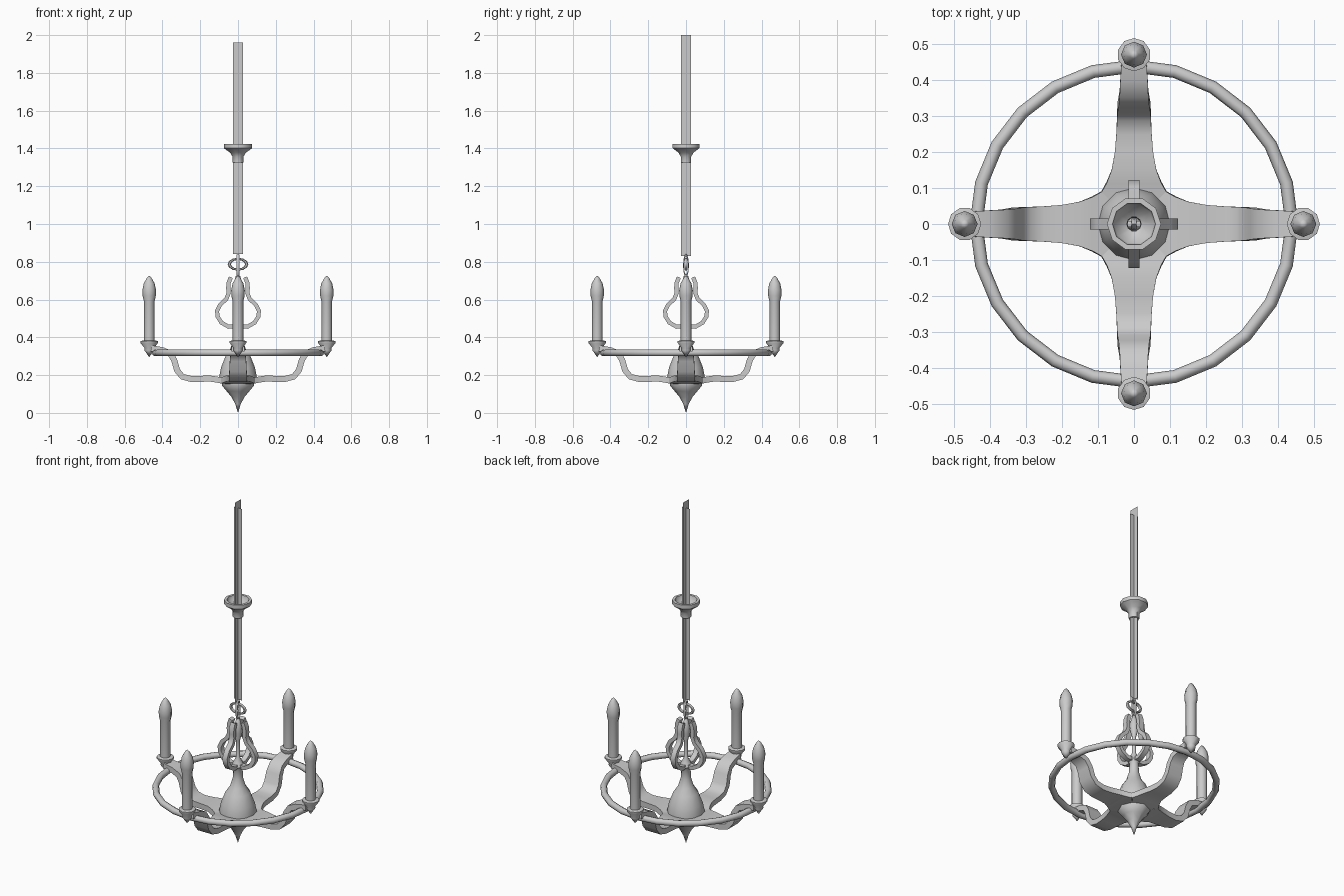
import bpy, bmesh, math
from mathutils import Vector, Matrix

cube = bpy.data.objects.get("Cube")
if cube:
    bpy.data.objects.remove(cube, do_unlink=True)

grey = bpy.data.materials.new("grey_metal")
grey.use_nodes = True
COLOUR = (0.6, 0.6, 0.6, 1)
grey.diffuse_color = COLOUR
grey.node_tree.nodes["Principled BSDF"].inputs["Base Color"].default_value = COLOUR


def finish(name, bm, angle=50):
    bmesh.ops.remove_doubles(bm, verts=bm.verts, dist=0.0005)
    bmesh.ops.recalc_face_normals(bm, faces=bm.faces)
    mesh = bpy.data.meshes.new(name)
    bm.to_mesh(mesh)
    bm.free()
    mesh.materials.append(grey)
    obj = bpy.data.objects.new(name, mesh)
    bpy.context.collection.objects.link(obj)
    bpy.ops.object.select_all(action='DESELECT')
    obj.select_set(True)
    bpy.context.view_layer.objects.active = obj
    bpy.ops.object.shade_smooth_by_angle(angle=math.radians(angle))
    return obj


def skin(bm, rings, closed=False):
    """Join successive vertex rings with quads."""
    pairs = list(zip(rings, rings[1:]))
    if closed:
        pairs.append((rings[-1], rings[0]))
    for a, b in pairs:
        for i in range(len(a)):
            j = (i + 1) % len(a)
            bm.faces.new((a[i], a[j], b[j], b[i]))


def lathe(name, profile, sides=8, offset=0.0):
    """Revolve (radius, height) points about z, standing at x = offset."""
    bm = bmesh.new()
    rings = []
    for r, z in profile:
        r = max(r, 0.0001)
        rings.append([bm.verts.new((offset + r * math.cos(k * math.tau / sides),
                                    r * math.sin(k * math.tau / sides), z))
                      for k in range(sides)])
    skin(bm, rings)
    return finish(name, bm)


def strap(name, points, half_thick):
    """Flat bar along (radius, height, half width) points in the xz plane."""
    bm = bmesh.new()
    rings = []
    for i, (r, z, w) in enumerate(points):
        a = points[max(i - 1, 0)]
        b = points[min(i + 1, len(points) - 1)]
        t = Vector((b[0] - a[0], 0, b[1] - a[1])).normalized()
        n = Vector((-t.z, 0, t.x)) * half_thick
        c = Vector((r, 0, z))
        side = Vector((0, w, 0))
        rings.append([bm.verts.new(p) for p in
                      (c + n + side, c + n - side, c - n - side, c - n + side)])
    skin(bm, rings)
    bm.faces.new(rings[0])
    bm.faces.new(rings[-1])
    return finish(name, bm, 40)


def torus(name, major, minor, segments, sides, matrix):
    bm = bmesh.new()
    rings = []
    for i in range(segments):
        a = i * math.tau / segments
        ring = []
        for k in range(sides):
            b = k * math.tau / sides
            r = major + minor * math.cos(b)
            ring.append(bm.verts.new(matrix @ Vector(
                (r * math.cos(a), r * math.sin(a), minor * math.sin(b)))))
        rings.append(ring)
    skin(bm, rings, closed=True)
    return finish(name, bm, 60)


def four_around(obj):
    """Repeat a part at quarter turns."""
    base = obj.name
    for k in range(1, 4):
        copy = obj.copy()
        copy.name = f"{base}_{k + 1}"
        copy.rotation_euler.z = k * math.pi / 2
        bpy.context.collection.objects.link(copy)


# Suspension chain: two crossed flat strips
for name, axis, low, high in (("chain_strip_wide", (1, 0), 0.84, 1.96),
                              ("chain_strip_deep", (0, 1), 0.83, 2.0)):
    bm = bmesh.new()
    w = 0.027
    bm.faces.new([bm.verts.new((axis[0] * s, axis[1] * s, z))
                  for s, z in ((-w, low), (w, low), (w, high), (-w, high))])
    finish(name, bm)

# Ceiling cup, open at the top
lathe("ceiling_cup", [(0.018, 1.325), (0.028, 1.325), (0.028, 1.355), (0.042, 1.378),
                      (0.066, 1.395), (0.075, 1.402), (0.075, 1.424), (0.06, 1.424),
                      (0.055, 1.40), (0.02, 1.375), (0.018, 1.325)], 10)

# Oval ring and hanging link
upright = Matrix.Rotation(math.pi / 2, 4, 'X')
torus("oval_ring", 0.046, 0.009, 12, 6,
      Matrix.Translation((0, 0, 0.787)) @ Matrix.Diagonal((1, 1, 0.62, 1)) @ upright)
torus("hanging_link", 0.054, 0.008, 12, 6,
      Matrix.Translation((0, 0, 0.78)) @ Matrix.Diagonal((1, 0.25, 1, 1))
      @ Matrix.Rotation(math.pi / 2, 4, 'Z') @ upright)

# Central bell body with neck and spindle
lathe("centre_body", [(0, 0.165), (0.1, 0.165), (0.1, 0.19), (0.09, 0.24), (0.066, 0.30),
                      (0.042, 0.335), (0.028, 0.38), (0.024, 0.44), (0.034, 0.455),
                      (0.026, 0.475), (0.012, 0.5), (0.01, 0.6), (0.024, 0.65),
                      (0.02, 0.69), (0.008, 0.73), (0, 0.735)], 12)

# Pointed finial underneath
lathe("bottom_finial", [(0, 0.165), (0.085, 0.16), (0.085, 0.145), (0.06, 0.115),
                        (0.035, 0.085), (0.015, 0.048), (0, 0)])

# Scroll brackets around the neck
W = 0.015
four_around(strap("scroll_bracket", [
    (0.01, 0.458, W), (0.05, 0.456, W), (0.088, 0.478, W), (0.108, 0.51, W),
    (0.111, 0.54, W), (0.095, 0.572, W), (0.062, 0.603, W), (0.049, 0.635, W),
    (0.052, 0.66, W), (0.049, 0.69, W), (0.038, 0.718, W)], 0.011))

# Wavy arms, widening to meet each other at the centre
four_around(strap("arm", [
    (0.0, 0.165, 0.003), (0.09, 0.172, 0.09), (0.115, 0.177, 0.076), (0.15, 0.182, 0.062),
    (0.2, 0.18, 0.053), (0.25, 0.18, 0.049), (0.295, 0.192, 0.047), (0.322, 0.225, 0.046),
    (0.338, 0.28, 0.043), (0.36, 0.315, 0.04), (0.4, 0.332, 0.038), (0.46, 0.342, 0.034)],
    0.016))

# Outer hoop
torus("outer_hoop", 0.438, 0.018, 24, 8, Matrix.Translation((0, 0, 0.318)))

# Candle cups and candles with flame bulbs
R = 0.47
four_around(lathe("candle_cup", [(0, 0.295), (0.026, 0.332), (0.024, 0.342), (0.046, 0.37),
                                 (0.046, 0.38), (0.03, 0.384), (0, 0.384)], 10, R))
four_around(lathe("candle", [(0, 0.37), (0.028, 0.37), (0.028, 0.59), (0.035, 0.62),
                             (0.036, 0.65), (0.029, 0.685), (0.012, 0.715), (0, 0.726)],
                  8, R))
